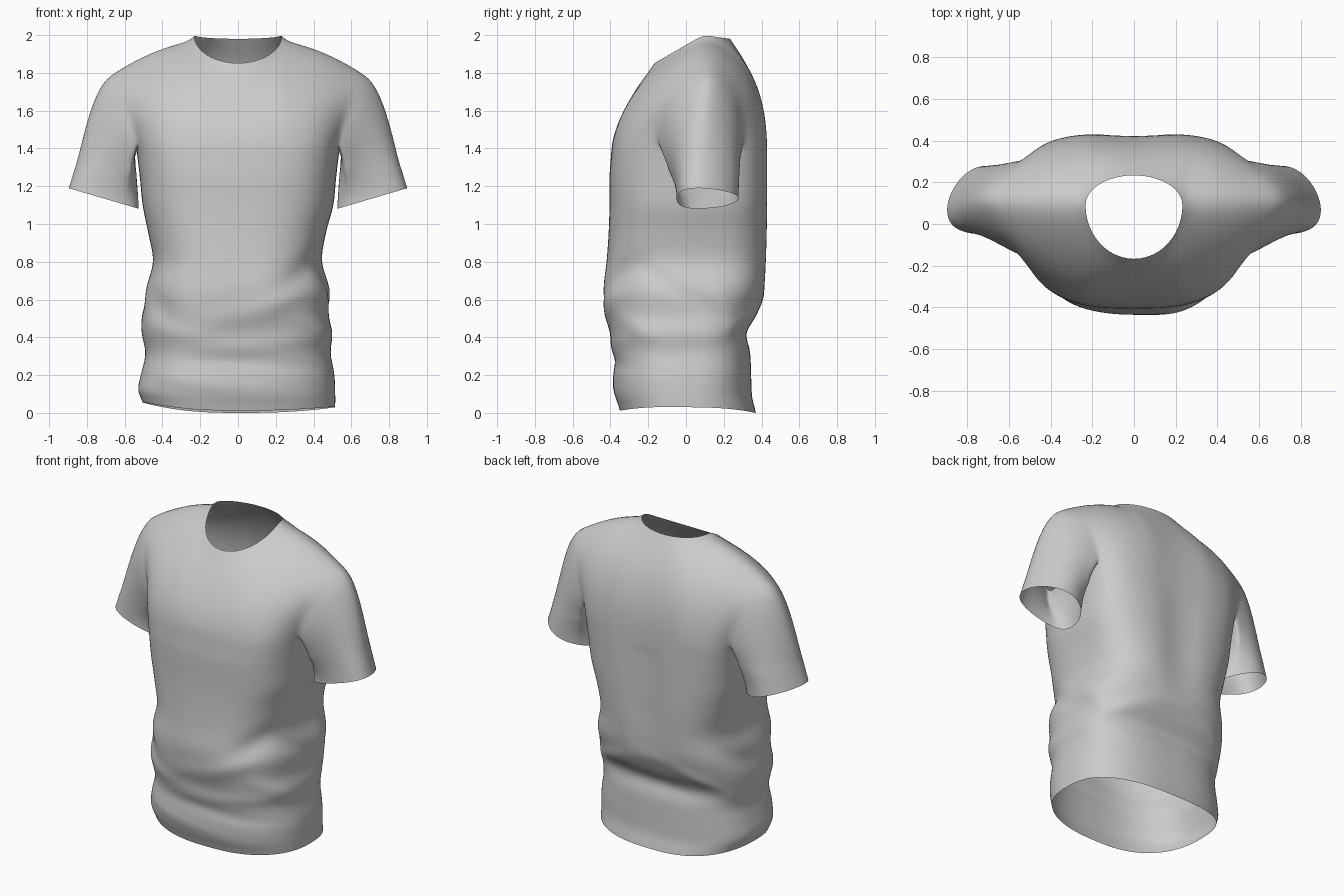
import bpy, bmesh, math
from mathutils import Vector

if "Cube" in bpy.data.objects:
    bpy.data.objects.remove(bpy.data.objects["Cube"])

N, ARM, NECK, ROWS, ZA = 96, 6, 6, 12, 1.42   # columns, armhole half width, neck half width, yoke rows, underarm z
Q = N // 4

# z, left width, right width, front depth, back depth
BODY = [(0.0, .505, .515, .35, .37), (.08, .53, .515, .375, .35), (.2, .51, .51, .385, .345),
        (.32, .49, .49, .385, .34), (.42, .51, .50, .40, .325), (.52, .51, .48, .42, .375),
        (.65, .49, .485, .43, .415), (.8, .45, .445, .42, .43), (.95, .475, .465, .41, .435),
        (1.1, .505, .505, .405, .435), (1.25, .52, .52, .405, .435), (ZA, .54, .54, .395, .435)]

# cloth folds: angle, z, slope, angular width, height, amplitude
FOLDS = [(50, .72, -.15, .4, .075, -.025), (72, .58, -.2, .5, .06, .016), (140, .55, .15, .35, .08, -.02),
         (120, .42, .1, .5, .045, .01), (75, .36, -.05, .7, .035, .009), (80, .26, .04, .8, .035, -.011),
         (110, .15, .06, .6, .04, .01), (10, .68, .25, .35, .05, -.015), (-20, .56, .3, .4, .05, .014),
         (-60, .52, -.15, .5, .045, .015), (-125, .50, .2, .5, .04, .012), (-95, .42, .05, .5, .04, -.008),
         (190, .62, .2, .35, .055, -.014), (35, .45, .15, .3, .045, .01), (80, .66, -.05, .3, .1, .01)]


def body_at(z):
    """Catmull-Rom lookup in the body table"""
    n = len(BODY)
    k = max(i for i in range(n - 1) if BODY[i][0] <= z + 1e-9)
    p = [BODY[min(max(k + d, 0), n - 1)] for d in (-1, 0, 1, 2)]
    t = (z - p[1][0]) / (p[2][0] - p[1][0])
    return [.5 * (2*b + (c - a)*t + (2*a - 5*b + 4*c - d)*t*t + (3*b - a - 3*c + d)*t**3)
            for a, b, c, d in list(zip(*p))[1:]]


def ring_point(c, z):
    """Point on the torso: columns run right, front, left, back"""
    c %= N
    front = c <= 2 * Q
    off = c if front else N - c
    right = off <= Q
    f = (off if right else 2 * Q - off) / Q
    a = math.pi / 2 * f ** (1.1 if front else .88)
    xl, xr, yf, yb = body_at(z)
    p = .8 - (.16 if front else .26) * z / ZA
    yc = .08 * z / ZA
    ca, sa = max(math.cos(a), 0) ** p, math.sin(a) ** p
    x = ca * (xr if right else -xl)
    y = yc - sa * (yf + yc) if front else yc + sa * (yb - yc)
    ang = a if right else math.pi - a
    if not front:
        ang = -ang
        if z > .6:                                   # hollow along the spine
            y -= .022 * min(1, (z - .6) / .3) * math.exp(-(x / .12) ** 2)
    for deg, zc, slope, wa, hz, amp in FOLDS:
        da = (ang - math.radians(deg) + math.pi) % (2 * math.pi) - math.pi
        g = amp * math.exp(-(da / wa) ** 2 - ((z - zc - slope * da) / hz) ** 2)
        x += g * math.cos(ang)
        y -= g * math.sin(ang)
    lift = (.055 if not right else .03) * math.cos(a) ** 2 + (.012 if front else 0) * math.sin(a)
    return Vector((x, y, z + lift * max(0, 1 - z / .3)))


def lerp3(tab, m):
    """Smoothly blend values given at centre, neck corner and armhole"""
    if m <= NECK:
        t = m / NECK
        return tab[0] + (tab[1] - tab[0]) * t * t * (3 - 2 * t)
    t = (m - NECK) / (Q - ARM - NECK)
    return tab[1] + (tab[2] - tab[1]) * t * t * (3 - 2 * t)


def yoke_column(j, front):
    """Curve from underarm level to neckline or shoulder seam"""
    b = ring_point((Q if front else 3 * Q) + j, ZA)
    m, side = abs(j), (1 if (j < 0) == front else -1)
    if m <= NECK:
        ph = math.pi / 2 * m / NECK
        s, c = math.sin(ph), math.cos(ph)
        top = Vector((.235 * s * side, .09 - .26 * c, 2.0 - .15 * c)) if front else \
            Vector((.235 * s * side, .09 + .145 * c, 2.0 - .02 * c))
    else:
        u = (m - NECK) / (Q - ARM - NECK)
        top = Vector(((.235 + .465 * u) * side, .09 + .02 * u, 2 - .21 * u + .03 * math.sin(math.pi * u)))
    dy, cz = ((.035, .04, .01), (1.6, 1.75, 1.73)) if front else ((0, 0, 0), (1.74, 1.86, 1.75))
    ctrl = Vector(((b.x + top.x) * .49, b.y + lerp3(dy, m), lerp3(cz, m)))
    return [b * (1 - t)**2 + ctrl * 2*t*(1 - t) + top * t*t for t in (i / ROWS for i in range(ROWS + 1))]


bm = bmesh.new()


def add_grid(rows):
    vs = [[bm.verts.new(p) for p in r] for r in rows]
    for r0, r1 in zip(vs, vs[1:]):
        for i in range(len(r0) - 1):
            bm.faces.new((r0[i], r0[i + 1], r1[i + 1], r1[i]))


# torso tube
LEVELS = 42
add_grid([[ring_point(c, ZA * k / LEVELS) for c in range(N + 1)] for k in range(LEVELS + 1)])

# front and back yoke panels
J = Q - ARM
for front in (True, False):
    add_grid([yoke_column(j, front) for j in range(-J, J + 1)])

# sleeves: half tubes from armhole to cuff, mirrored to both sides
STEPS = 16
for front in (True, False):
    sgn = -1 if front else 1
    hole = [ring_point(c if front else N - c, ZA) for c in range(ARM + 1)]
    hole += yoke_column(-J if front else J, front)[1:]
    run = [0]
    for a, b in zip(hole, hole[1:]):
        run.append(run[-1] + (b - a).length)
    strips = []
    for p0, d in zip(hole, run):
        th = math.pi * d / run[-1]
        h = (1 - math.cos(th)) / 2
        p1 = Vector((.71, .115 - .05 * math.cos(th) ** 2, 1.135)) \
            + Vector((-.187, 0, -.055)) * math.cos(th) + Vector((0, .165 * sgn, 0)) * math.sin(th)
        t0 = Vector((.04, 0, -.15)).lerp(Vector((.33, 0, -.33)), h)
        t1 = Vector((0, 0, -.3)).lerp(Vector((.21, 0, -.6)), h)
        strips.append([p0 * (2*t**3 - 3*t*t + 1) + t0 * (t**3 - 2*t*t + t)
                       + p1 * (3*t*t - 2*t**3) + t1 * (t**3 - t*t)
                       for t in (i / STEPS for i in range(STEPS + 1))])
    for mx in (1, -1):
        add_grid([[Vector((p.x * mx, p.y, p.z)) for p in s] for s in strips])

# sew the panels together
bmesh.ops.remove_doubles(bm, verts=bm.verts[:], dist=.0015)
# relax the inner seams so shoulders and chest flow smoothly
inner = [v for v in bm.verts if not v.is_boundary and v.co.z > 1.3]
for _ in range(4):
    bmesh.ops.smooth_vert(bm, verts=inner, factor=.5, use_axis_x=True, use_axis_y=True, use_axis_z=True)
bmesh.ops.recalc_face_normals(bm, faces=bm.faces[:])
me = bpy.data.meshes.new("t_shirt")
bm.to_mesh(me)
bm.free()
shirt = bpy.data.objects.new("t_shirt", me)
bpy.context.collection.objects.link(shirt)
me.polygons.foreach_set("use_smooth", [True] * len(me.polygons))
sub = shirt.modifiers.new("smooth_cloth", 'SUBSURF')
sub.levels = sub.render_levels = 1
